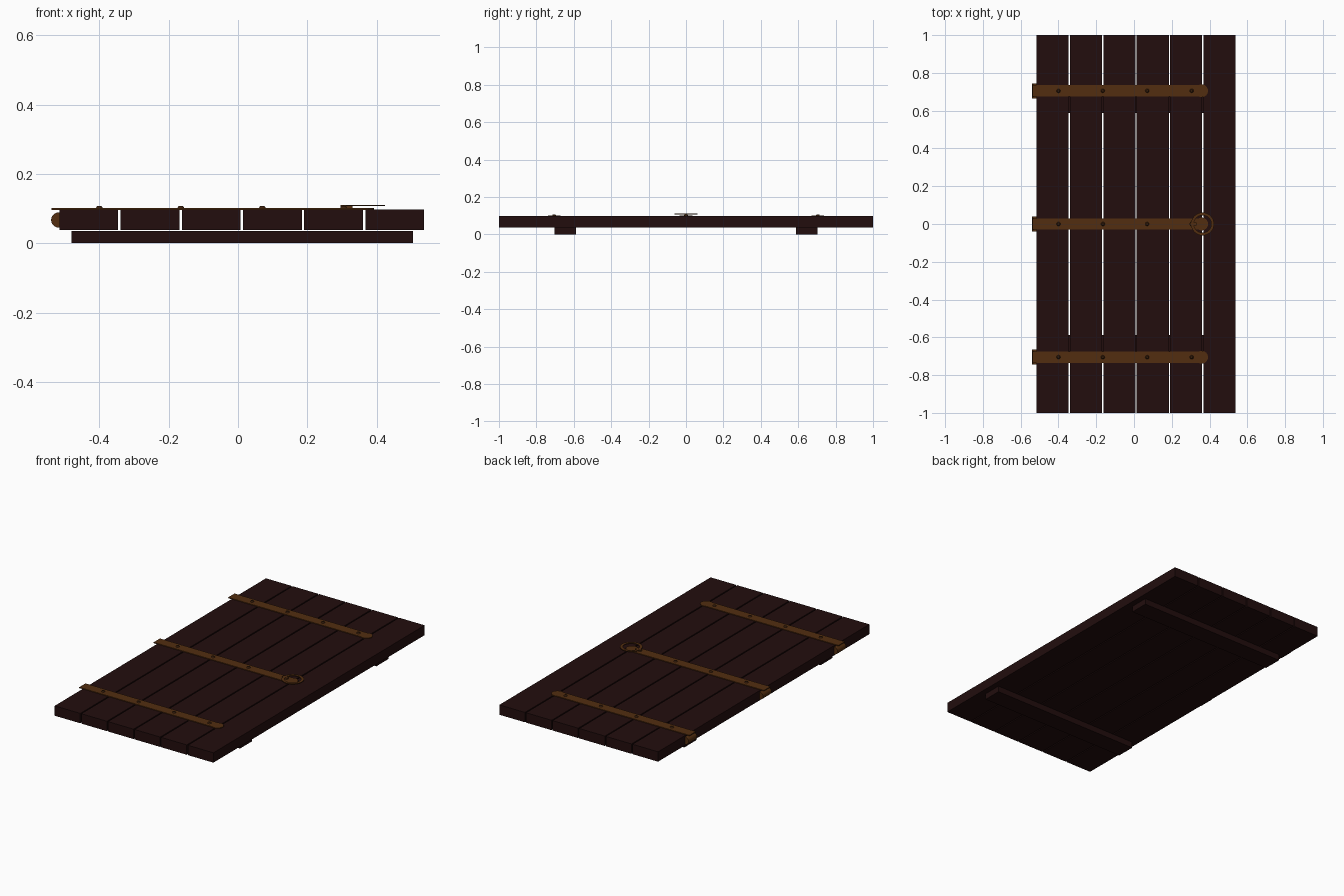
import bpy, bmesh
from math import pi
from mathutils import Matrix, Vector

cube = bpy.data.objects.get("Cube")
if cube:
    bpy.data.objects.remove(cube, do_unlink=True)


def material(name, rgb):
    m = bpy.data.materials.new(name)
    m.use_nodes = True
    m.diffuse_color = (*rgb, 1)
    m.node_tree.nodes["Principled BSDF"].inputs["Base Color"].default_value = (*rgb, 1)
    return m


wood = material("dark wood", (0.016, 0.004, 0.004))
bronze = material("aged bronze", (0.085, 0.027, 0.005))
dark_bronze = material("dark bronze", (0.045, 0.015, 0.004))


def finish(name, bm, mat, smooth=False):
    mesh = bpy.data.meshes.new(name)
    bm.to_mesh(mesh)
    bm.free()
    mesh.materials.append(mat)
    ob = bpy.data.objects.new(name, mesh)
    bpy.context.collection.objects.link(ob)
    if smooth:
        bpy.ops.object.select_all(action="DESELECT")
        ob.select_set(True)
        bpy.context.view_layer.objects.active = ob
        bpy.ops.object.shade_smooth_by_angle()
    return ob


def add_box(bm, lo, hi):
    lo, hi = Vector(lo), Vector(hi)
    bmesh.ops.create_cube(bm, size=1, matrix=Matrix.Translation((lo + hi) / 2)
                          @ Matrix.Diagonal((*(hi - lo), 1)))


def add_cylinder(bm, centre, radius, depth, top=None, rotation=Matrix(), sides=24):
    bmesh.ops.create_cone(bm, cap_ends=True, segments=sides, radius1=radius,
                          radius2=radius if top is None else top, depth=depth,
                          matrix=Matrix.Translation(centre) @ rotation)


# Six planks with narrow gaps
left, pitch, gap = -0.515, 0.1765, 0.007
for i in range(6):
    bm = bmesh.new()
    x = left + i * pitch
    add_box(bm, (x, -1, 0.038), (x + pitch - gap, 1, 0.097))
    finish(f"plank_{i + 1}", bm, wood)

# Two battens under the planks
for side, name in ((-1, "front"), (1, "back")):
    bm = bmesh.new()
    add_box(bm, (-0.48, side * 0.645 - 0.057, 0), (0.505, side * 0.645 + 0.057, 0.036))
    finish(f"{name}_batten", bm, wood)

# Hinge straps with round ends, barrels and rivets
for y, name in ((-0.705, "front"), (0, "middle"), (0.705, "back")):
    bm = bmesh.new()
    add_box(bm, (-0.538, y - 0.03, 0.096), (0.358, y + 0.03, 0.101))
    add_cylinder(bm, (0.358, y, 0.0985), 0.034, 0.0054)
    finish(f"{name}_strap", bm, bronze)

    bm = bmesh.new()
    add_cylinder(bm, (-0.517, y, 0.067), 0.022, 0.08, rotation=Matrix.Rotation(pi / 2, 4, "X"))
    finish(f"{name}_hinge_barrel", bm, bronze, True)

    bm = bmesh.new()
    for x in (-0.4, -0.165, 0.07, 0.305):
        add_cylinder(bm, (x, y, 0.104), 0.011, 0.007, top=0.006, sides=12)
    finish(f"{name}_rivets", bm, dark_bronze, True)

# Flat pull ring and the staple that holds it
bm = bmesh.new()
loops = []
for radius, z in ((0.061, 0.107), (0.061, 0.111), (0.046, 0.111), (0.046, 0.107)):
    ring = bmesh.ops.create_circle(bm, segments=32, radius=radius,
                                   matrix=Matrix.Translation((0.363, 0, z)))
    loops.append(ring["verts"])
for a, b in zip(loops, loops[1:] + loops[:1]):
    for i in range(32):
        j = (i + 1) % 32
        bm.faces.new((a[i], a[j], b[j], b[i]))
bmesh.ops.recalc_face_normals(bm, faces=bm.faces)
finish("pull_ring", bm, bronze, True)

bm = bmesh.new()
add_box(bm, (0.296, -0.008, 0.1), (0.33, 0.008, 0.111))
finish("ring_staple", bm, bronze)
